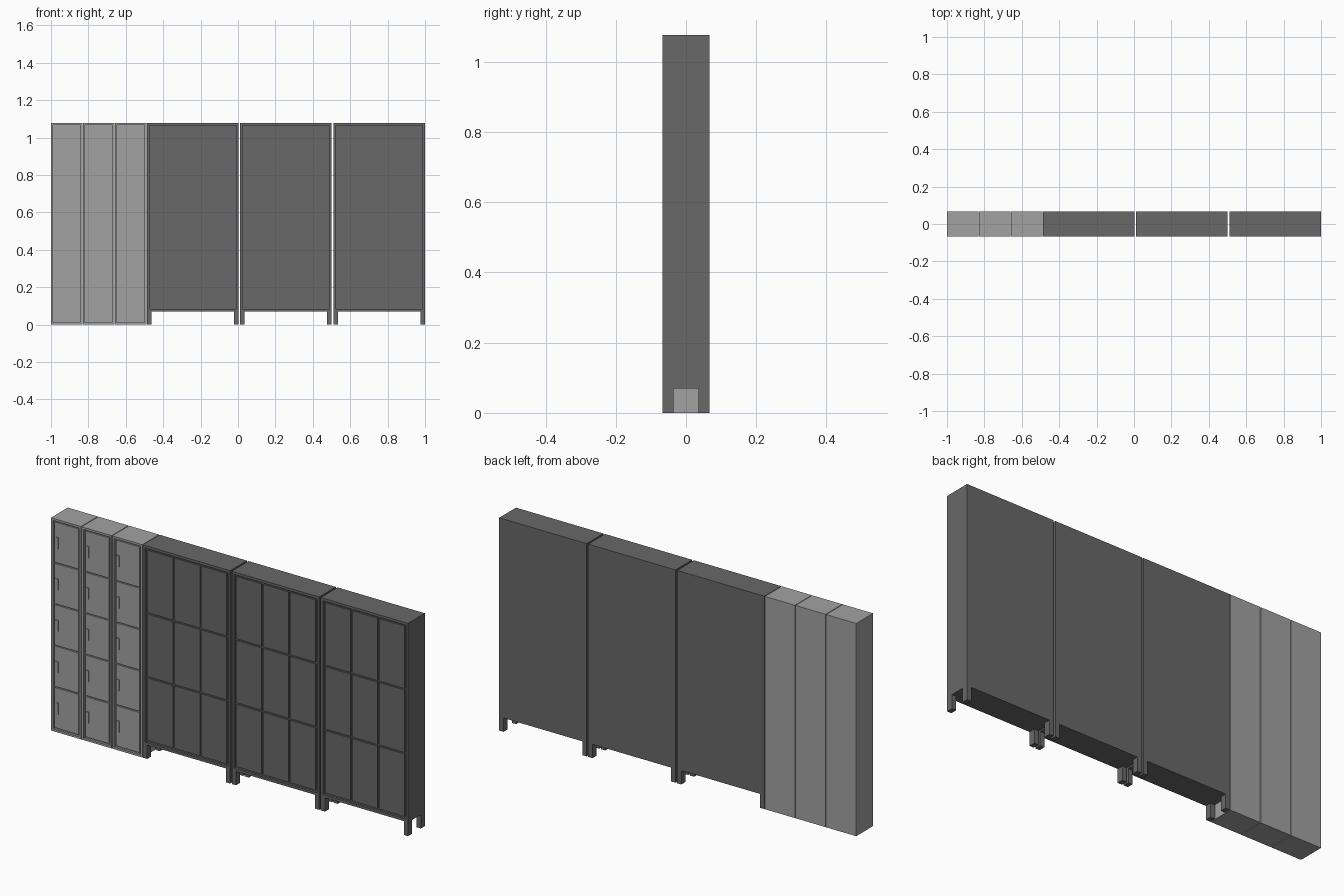
import bpy, bmesh
from mathutils import Vector

if "Cube" in bpy.data.objects:
    bpy.data.objects.remove(bpy.data.objects["Cube"])

HEIGHT, FRONT, BACK = 1.077, -0.067, 0.067


def material(name, v):
    m = bpy.data.materials.new(name)
    m.diffuse_color = (v, v, v, 1)
    m.use_nodes = True
    m.node_tree.nodes["Principled BSDF"].inputs["Base Color"].default_value = m.diffuse_color
    return m


LIGHT, DARK = material("light_grey", 0.36), material("dark_grey", 0.14)


def finish(bm, name, mat):
    mesh = bpy.data.meshes.new(name)
    bmesh.ops.recalc_face_normals(bm, faces=bm.faces)
    bm.to_mesh(mesh)
    bm.free()
    mesh.materials.append(mat)
    ob = bpy.data.objects.new(name, mesh)
    bpy.context.collection.objects.link(ob)
    return ob


def add_box(bm, x0, x1, y0, y1, z0, z1):
    verts = bmesh.ops.create_cube(bm, size=1)["verts"]
    for v in verts:
        v.co = Vector(((x0 + x1) / 2 + v.co.x * (x1 - x0),
                       (y0 + y1) / 2 + v.co.y * (y1 - y0),
                       (z0 + z1) / 2 + v.co.z * (z1 - z0)))
    return verts


def carcass(name, x0, x1, z0, margin, mat, recess=0.011):
    # Box whose front face is inset and pushed back to leave a frame
    bm = bmesh.new()
    add_box(bm, x0, x1, FRONT, BACK, z0, HEIGHT)
    bm.normal_update()
    face = min(bm.faces, key=lambda f: f.calc_center_median().y)
    bmesh.ops.inset_region(bm, faces=[face], thickness=margin)
    ext = bmesh.ops.extrude_discrete_faces(bm, faces=[face])["faces"]
    bmesh.ops.translate(bm, vec=(0, recess, 0), verts=ext[0].verts[:])
    finish(bm, name, mat)


def doors(name, x0, x1, z0, z1, cols, rows, mat, gap=0.004, handles=False):
    # Grid of door slabs sitting in the recess with shadow gaps
    w, h = (x1 - x0) / cols, (z1 - z0) / rows
    bm, hb = bmesh.new(), bmesh.new()
    for c in range(cols):
        for r in range(rows):
            a, b = x0 + c * w, z0 + r * h
            add_box(bm, a + gap, a + w - gap, FRONT + 0.004, FRONT + 0.011,
                    b + gap, b + h - gap)
            if handles:
                m = b + h / 2
                add_box(hb, a + 0.008, a + 0.024, FRONT, FRONT + 0.005,
                        m - 0.028, m + 0.028)
    finish(bm, name + "_doors", mat)
    if handles:
        finish(hb, name + "_handles", mat)
    else:
        hb.free()


# Three narrow light lockers standing on the floor
for i in range(3):
    x0 = -1 + i * 0.1715
    x1 = x0 + 0.168
    name = f"narrow_locker_{i + 1}"
    carcass(name, x0, x1, 0, 0.015, LIGHT)
    doors(name, x0 + 0.015, x1 - 0.015, 0.015, HEIGHT - 0.015, 1, 5,
          LIGHT, gap=0.003, handles=True)

# Three wide dark cabinets raised on legs
BASE = 0.07
for i in range(3):
    x0 = -0.486 + i * 0.498
    x1 = x0 + 0.489
    name = f"wide_cabinet_{i + 1}"
    carcass(name, x0, x1, BASE, 0.018, DARK)
    doors(name, x0 + 0.018, x1 - 0.018, BASE + 0.018, HEIGHT - 0.018, 3, 3, DARK)
    bm = bmesh.new()
    for lx in (x0, x1 - 0.024):
        for ly in (FRONT, BACK - 0.032):
            add_box(bm, lx, lx + 0.024, ly, ly + 0.032, 0, BASE)
    finish(bm, name + "_legs", DARK)
